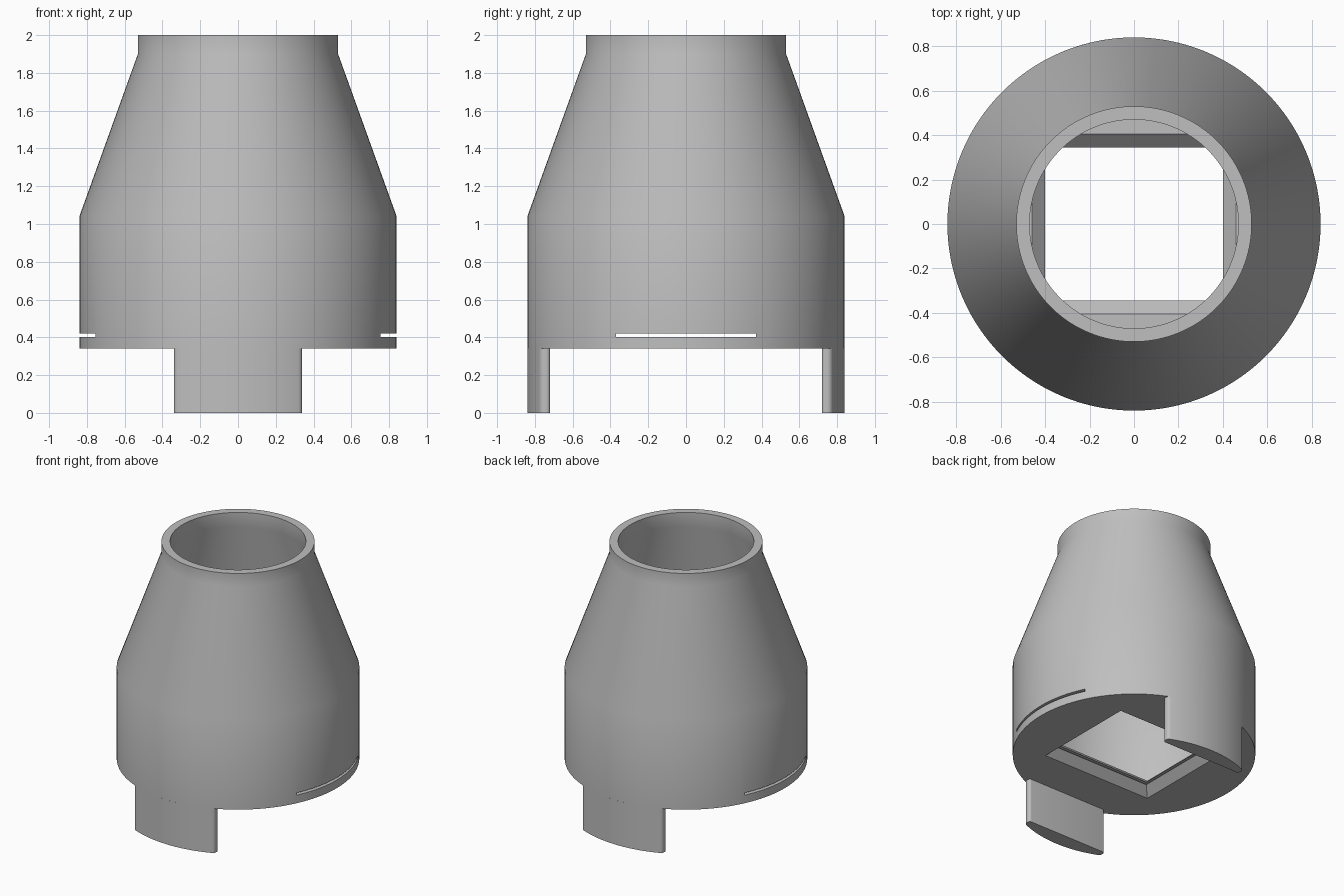
import bpy, bmesh, math

if "Cube" in bpy.data.objects:
    bpy.data.objects.remove(bpy.data.objects["Cube"])

grey = bpy.data.materials.new("light_grey_plastic")
grey.use_nodes = True
grey.diffuse_color = (0.52, 0.52, 0.52, 1)
grey.node_tree.nodes["Principled BSDF"].inputs["Base Color"].default_value = (0.52, 0.52, 0.52, 1)


def make(name, bm):
    bmesh.ops.recalc_face_normals(bm, faces=bm.faces)
    mesh = bpy.data.meshes.new(name)
    bm.to_mesh(mesh)
    bm.free()
    mesh.materials.append(grey)
    obj = bpy.data.objects.new(name, mesh)
    bpy.context.collection.objects.link(obj)
    return obj


def loft(name, rings):
    """Solid through a stack of equal-length point rings."""
    bm = bmesh.new()
    rows = [[bm.verts.new(p) for p in ring] for ring in rings]
    for low, high in zip(rows, rows[1:]):
        for i in range(len(low)):
            j = (i + 1) % len(low)
            bm.faces.new((low[i], low[j], high[j], high[i]))
    bm.faces.new(rows[0])
    bm.faces.new(rows[-1])
    return make(name, bm)


def circle(r, z, n=128):
    return [(r * math.cos(math.tau * i / n), r * math.sin(math.tau * i / n), z) for i in range(n)]


def rect(x, y, z):
    return [(-x, -y, z), (x, -y, z), (x, y, z), (-x, y, z)]


def select(obj):
    bpy.ops.object.select_all(action="DESELECT")
    obj.select_set(True)
    bpy.context.view_layer.objects.active = obj


def cut(obj, cutter):
    cutter.hide_render = True
    mod = obj.modifiers.new("cut", "BOOLEAN")
    mod.operation, mod.solver, mod.object = "DIFFERENCE", "EXACT", cutter
    select(obj)
    bpy.ops.object.modifier_apply(modifier=mod.name)
    bpy.data.objects.remove(cutter)


BASE, FLOOR, R = 0.34, 0.48, 0.84

# Tapered housing, hollowed above its floor
body = loft("housing", [circle(R, BASE), circle(R, 1.04), circle(0.53, 1.9), circle(0.53, 2)])
cut(body, loft("cavity", [circle(0.78, FLOOR), circle(0.78, 1.03),
                          circle(0.47, 1.89), circle(0.47, 2.1)]))

# Rectangular floor opening, flared on both sides
cut(body, loft("opening", [rect(0.46, 0.405, BASE - 0.05), rect(0.46, 0.405, BASE),
                           rect(0.4, 0.345, 0.4), rect(0.4, 0.345, 0.42),
                           rect(0.46, 0.405, FLOOR), rect(0.46, 0.405, FLOOR + 0.05)]))

# Thin slot passing through from side to side
cut(body, loft("slot", [rect(1, 0.37, 0.402), rect(1, 0.37, 0.42)]))

# Two legs: flat inside, curved outside, with rounded ends
legs = []
for name, side in (("front_leg", -1), ("back_leg", 1)):
    half, inner, n = 0.34, 0.72, 24
    xs = [half * (2 * i / n - 1) for i in range(n + 1)]
    outline = [(x, side * math.sqrt(R * R - x * x)) for x in xs]
    outline += [(half, side * inner), (-half, side * inner)]
    leg = loft(name, [[(x, y, z) for x, y in outline] for z in (0, BASE)])
    bm = bmesh.new()
    bm.from_mesh(leg.data)
    ends = [e for e in bm.edges
            if abs(e.verts[0].co.z - e.verts[1].co.z) > 0.1
            and abs(e.verts[0].co.x) > half - 0.001]
    bmesh.ops.bevel(bm, geom=ends, offset=0.018, segments=5, profile=0.5, affect="EDGES")
    bm.to_mesh(leg.data)
    bm.free()
    legs.append(leg)

for obj in [body] + legs:
    select(obj)
    bpy.ops.object.shade_smooth_by_angle(angle=math.radians(30))
